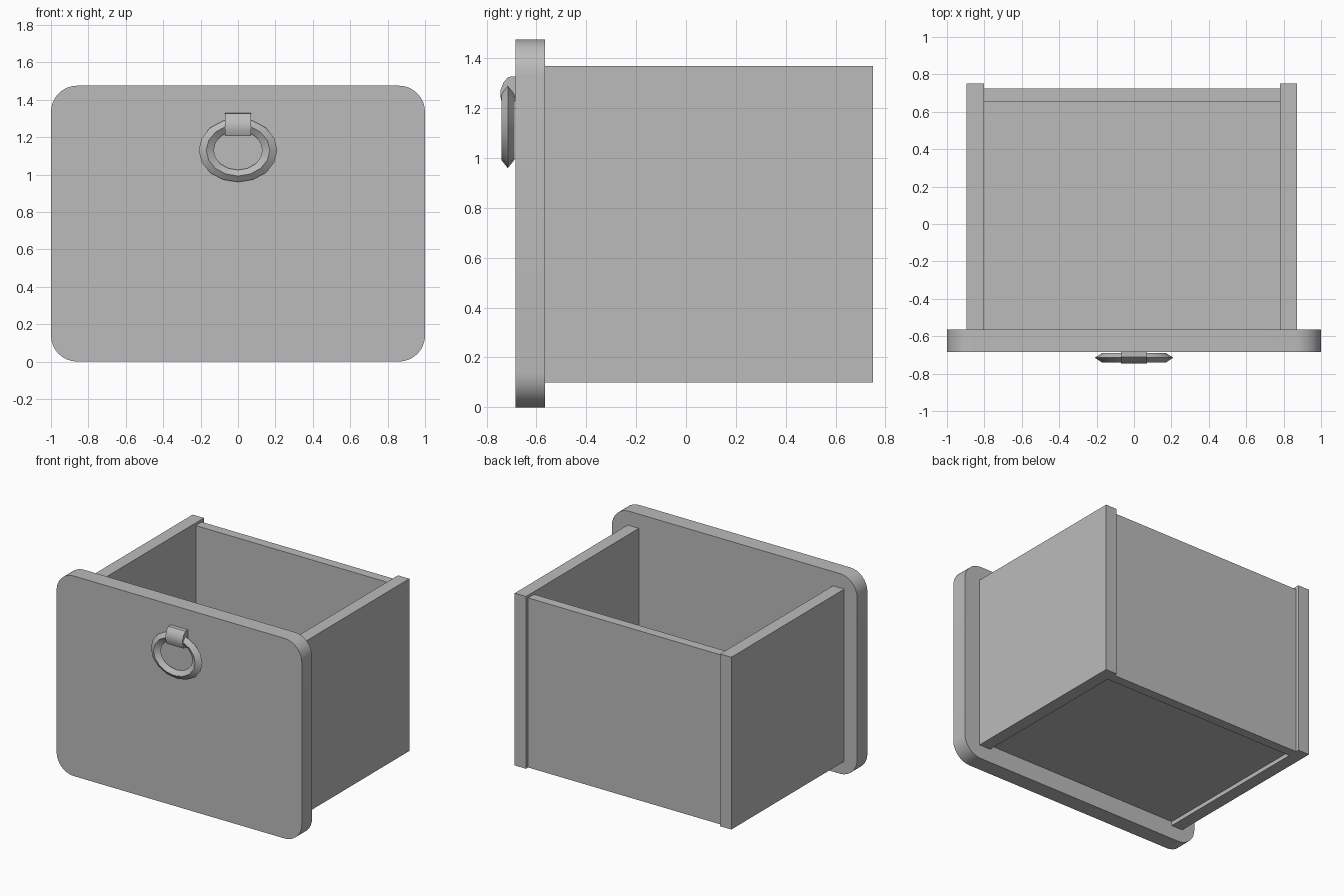
import bpy
import bmesh
from math import radians

cube = bpy.data.objects.get("Cube")
if cube:
    bpy.data.objects.remove(cube, do_unlink=True)

grey = bpy.data.materials.new("plain grey")
grey.use_nodes = True
COLOUR = (0.5, 0.5, 0.5, 1)
grey.diffuse_color = COLOUR
grey.node_tree.nodes["Principled BSDF"].inputs["Base Color"].default_value = COLOUR


def finish(name, bm):
    """Turn a bmesh into a named grey object."""
    bmesh.ops.recalc_face_normals(bm, faces=bm.faces)
    mesh = bpy.data.meshes.new(name)
    bm.to_mesh(mesh)
    bm.free()
    mesh.materials.append(grey)
    obj = bpy.data.objects.new(name, mesh)
    bpy.context.collection.objects.link(obj)
    return obj


def box(name, x, y, z, corner=0):
    """Box from axis ranges; corner rounds the edges that run along y."""
    bm = bmesh.new()
    bmesh.ops.create_cube(bm, size=1)
    for v in bm.verts:
        v.co = [r[0] if c < 0 else r[1] for c, r in zip(v.co, (x, y, z))]
    if corner:
        edges = [e for e in bm.edges
                 if abs(e.verts[0].co.y - e.verts[1].co.y) > 0.01]
        bmesh.ops.bevel(bm, geom=edges, offset=corner, segments=8,
                        profile=0.5, affect='EDGES')
    return finish(name, bm)


def smooth(obj, angle):
    bpy.ops.object.select_all(action='DESELECT')
    obj.select_set(True)
    bpy.context.view_layer.objects.active = obj
    bpy.ops.object.shade_smooth_by_angle(angle=radians(angle))


# Drawer box
FRONT, BACK = -0.565, 0.75
LOW, HIGH = 0.1, 1.37
front = box("front_panel", (-1, 1), (-0.685, FRONT), (0, 1.475), corner=0.14)
smooth(front, 30)
box("right_side", (-0.895, -0.803), (FRONT, BACK), (LOW, HIGH))
box("left_side", (0.78, 0.872), (FRONT, BACK), (LOW, HIGH))
box("back_panel", (-0.803, 0.78), (0.655, 0.725), (LOW, 1.35))
box("bottom_panel", (-0.803, 0.78), (FRONT, 0.655), (0.13, 0.19))

# Pull ring: oval torus with a diamond section
bpy.ops.mesh.primitive_torus_add(
    major_segments=16, minor_segments=4, major_radius=0.17,
    minor_radius=0.04, location=(0, -0.715, 1.13),
    rotation=(radians(90), 0, 0))
ring = bpy.context.object
ring.name = "pull_ring"
ring.scale = (1, 0.81, 0.65)
ring.data.materials.append(grey)
smooth(ring, 30)

# Curved strap that holds the ring
profile = [(-0.68, 1.328), (-0.712, 1.326), (-0.732, 1.305), (-0.745, 1.27),
           (-0.743, 1.235), (-0.73, 1.205), (-0.71, 1.205), (-0.68, 1.235)]
bm = bmesh.new()
face = bm.faces.new([bm.verts.new((-0.07, y, z)) for y, z in profile])
out = bmesh.ops.extrude_face_region(bm, geom=[face])
moved = [g for g in out["geom"] if isinstance(g, bmesh.types.BMVert)]
bmesh.ops.translate(bm, verts=moved, vec=(0.14, 0, 0))
smooth(finish("ring_strap", bm), 35)
